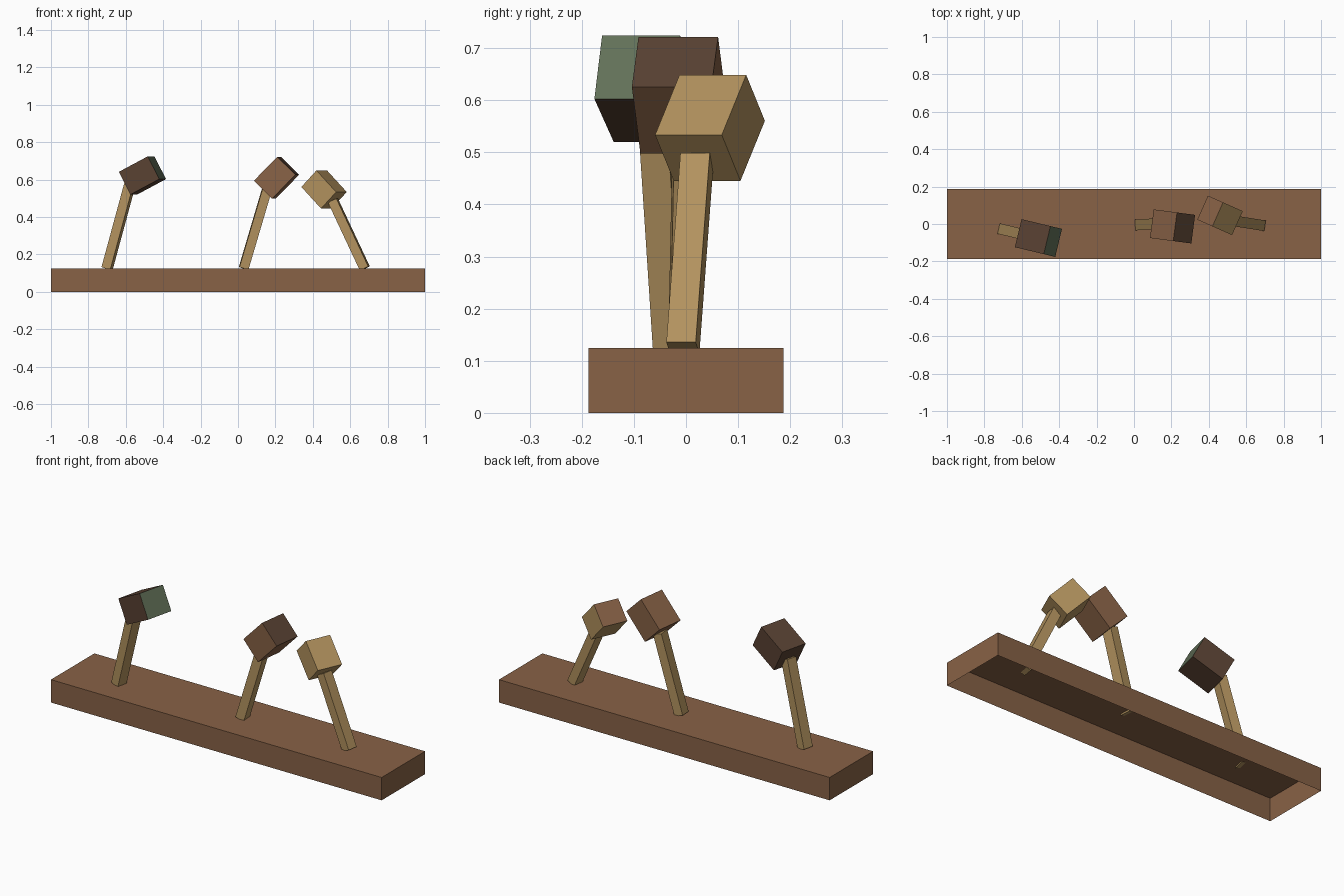
import bpy
import bmesh
from math import radians
from mathutils import Matrix, Vector

if "Cube" in bpy.data.objects:
    bpy.data.objects.remove(bpy.data.objects["Cube"], do_unlink=True)


def material(name, rgb):
    # sRGB bytes to linear colour
    lin = [((c / 255 + 0.055) / 1.055) ** 2.4 for c in rgb]
    mat = bpy.data.materials.new(name)
    mat.use_nodes = True
    mat.diffuse_color = (*lin, 1)
    mat.node_tree.nodes["Principled BSDF"].inputs["Base Color"].default_value = (*lin, 1)
    return mat


brown = material("brown wood", (136, 98, 70))
tan = material("tan wood", (178, 146, 94))
dark = material("dark brown wood", (88, 65, 50))
green = material("grey green", (98, 112, 88))


def box(name, size, centre, mats, tilt=0, yaw=0, offset=(0, 0, 0), end=None, open_bottom=False):
    """Box tilted about y, then turned about z; faces towards 'end' get the second material."""
    bm = bmesh.new()
    bmesh.ops.create_cube(bm, size=1)
    bm.normal_update()
    for face in bm.faces:
        if end and face.normal.x * end > 0.9:
            face.material_index = 1
    if open_bottom:
        under = [f for f in bm.faces if f.normal.z < -0.9]
        bmesh.ops.delete(bm, geom=under, context='FACES_ONLY')
    bmesh.ops.scale(bm, vec=size, verts=bm.verts)
    bmesh.ops.translate(bm, vec=offset, verts=bm.verts)
    mesh = bpy.data.meshes.new(name)
    bm.to_mesh(mesh)
    bm.free()
    for mat in mats:
        mesh.materials.append(mat)
    obj = bpy.data.objects.new(name, mesh)
    obj.matrix_world = (Matrix.Translation(Vector(centre))
                        @ Matrix.Rotation(radians(yaw), 4, 'Z')
                        @ Matrix.Rotation(radians(tilt), 4, 'Y'))
    bpy.context.collection.objects.link(obj)


# Hollow plank, open underneath
box("base", (2, 0.375, 0.125), (0, 0, 0.0625), [brown], open_bottom=True)


def mallet(side, foot, length, lean, turn, head, scale, pitch, yaw, mats, end):
    # Handle grows from its foot on the base
    box(side + "_handle", (0.05, 0.057, length), (*foot, 0.125), [tan],
        lean, turn, offset=(0, 0, length / 2))
    # Block head with one coloured striking end
    size = [s * scale for s in (0.179, 0.154, 0.137)]
    box(side + "_head", size, head, mats, pitch, yaw, end=end)


mallet("right", (-0.70, -0.03), 0.465, 15.6, -13.5,
       (-0.511, -0.075, 0.622), 1, -27.5, -13.5, [dark, green], 1)
mallet("middle", (0.03, -0.004), 0.435, 16.5, 4,
       (0.206, -0.013, 0.61), 1, -45.5, -7.5, [brown, dark], 1)
mallet("left", (0.678, -0.006), 0.402, -25.4, -9,
       (0.46, 0.046, 0.547), 0.91, 45, -24, [tan, brown], -1)
